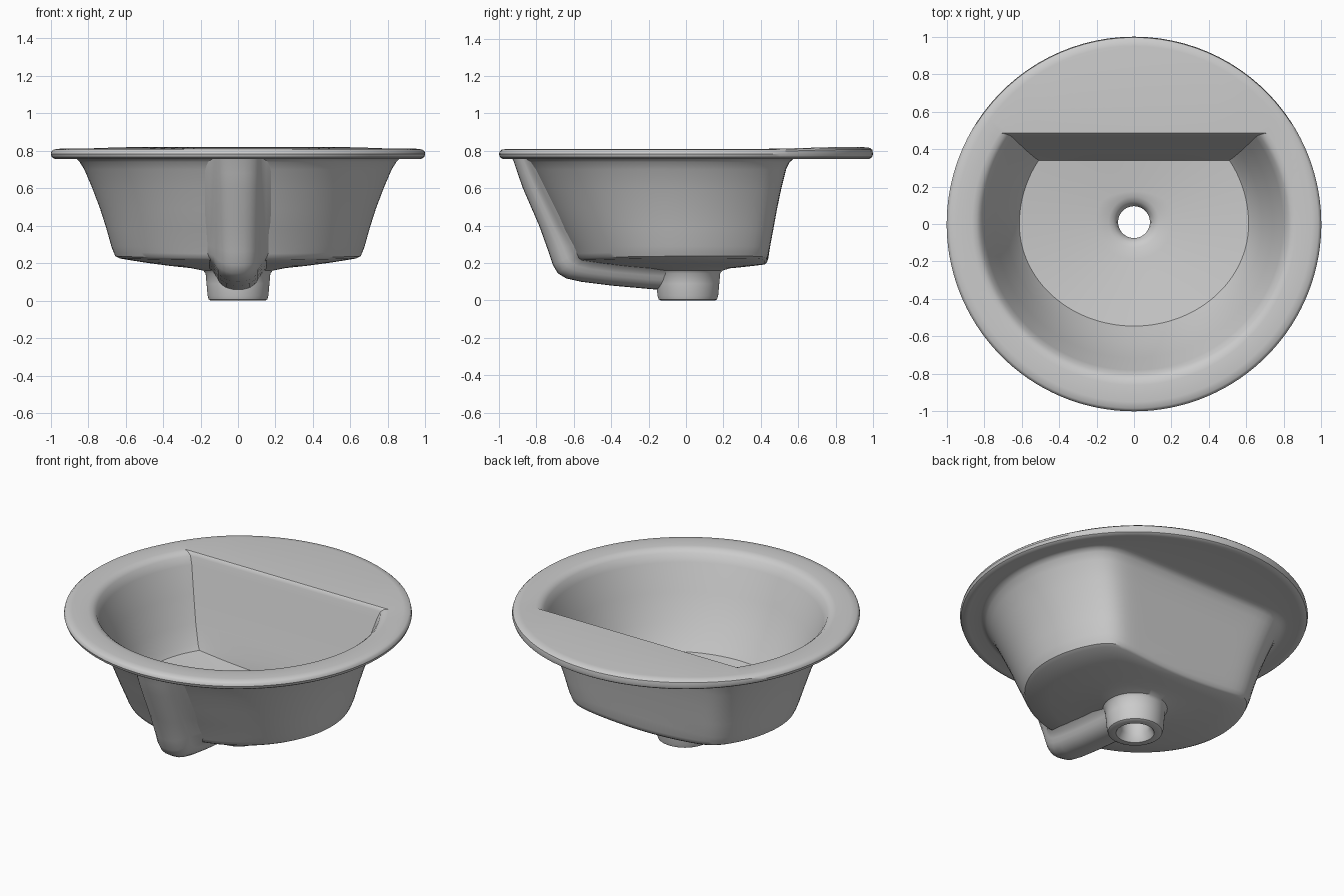
import bpy, bmesh, math
from mathutils import Vector

if "Cube" in bpy.data.objects:
    bpy.data.objects.remove(bpy.data.objects["Cube"])

ARC, BACK = 88, 28          # points round the curved side and along the straight back
CY = 0.01                   # drain centre in y

mat = bpy.data.materials.new("glazed_grey")
mat.diffuse_color = (0.6, 0.6, 0.6, 1)
mat.use_nodes = True
mat.node_tree.nodes["Principled BSDF"].inputs["Base Color"].default_value = mat.diffuse_color


def ring(rx, ry, yb=None, smooth=0):
    """Outline: circle / ellipse (yb None) or the same clipped by a straight back at y = yb."""
    a0 = math.radians(36) if yb is None else math.asin(min(0.99, yb / rx))
    pts = []
    for i in range(ARC):
        a = a0 - (math.pi + 2 * a0) * i / ARC
        s = math.sin(a)
        pts.append(Vector((rx * math.cos(a), s * (rx if s > 0 else ry))))
    left = Vector((-rx * math.cos(a0), rx * math.sin(a0)))
    for i in range(BACK):
        t = i / BACK
        if yb is None:
            a = math.pi - a0 - (math.pi - 2 * a0) * t
            pts.append(Vector((rx * math.cos(a), rx * math.sin(a))))
        else:
            pts.append(left + Vector((-2 * left.x * t, 0)))
    n = len(pts)
    for _ in range(smooth):      # rounds the corners
        pts = [(pts[i - 1] + 2 * pts[i] + pts[(i + 1) % n]) / 4 for i in range(n)]
    return pts


def circle(r):
    return [p + Vector((0, CY)) for p in ring(r, r)]


def mix(a, b, t):
    return [p.lerp(q, t) for p, q in zip(a, b)]


def lift(pts, z):
    return [(p.x, p.y, z(p) if callable(z) else z) for p in pts]


def z_under(p):      # underside of the bowl
    return 0.16 + 0.07 * (p.length / 0.66) ** 1.7


def z_floor(p):      # inner floor, falling to the drain
    return 0.21 + 0.07 * (p.length / 0.61) ** 1.2


def z_top(z):        # slightly raised rear deck
    return lambda p: z + 0.009 * max(0, min(1, (p.y - 0.48) / 0.3))


def make(name, grid, closed_u, closed_v, angle):
    bm = bmesh.new()
    rows = [[bm.verts.new(c) for c in row] for row in grid]
    nu, nv = len(rows), len(rows[0])
    for i in range(nu if closed_u else nu - 1):
        for j in range(nv if closed_v else nv - 1):
            k, l = (i + 1) % nu, (j + 1) % nv
            bm.faces.new((rows[i][j], rows[k][j], rows[k][l], rows[i][l]))
    if not closed_u:             # cap both ends
        bm.faces.new(rows[0])
        bm.faces.new(rows[-1])
    bmesh.ops.recalc_face_normals(bm, faces=bm.faces[:])
    me = bpy.data.meshes.new(name)
    bm.to_mesh(me)
    bm.free()
    me.materials.append(mat)
    ob = bpy.data.objects.new(name, me)
    bpy.context.collection.objects.link(ob)
    bpy.context.view_layer.objects.active = ob
    ob.select_set(True)
    bpy.ops.object.shade_smooth_by_angle(angle=math.radians(angle))
    ob.select_set(False)
    return ob


# Basin: one loft from the drain stub, up the outside, over the rim and down the inside
g = []
for r, z in [(0.11, 0), (0.145, 0), (0.156, 0.006), (0.162, 0.025), (0.168, 0.09),
             (0.173, 0.145), (0.185, 0.16)]:
    g.append(lift(circle(r), z))
# underside of the bowl
edge = ring(0.635, 0.575, 0.42, 8)
for t in (0.12, 0.4, 0.7, 1):
    g.append(lift(mix(circle(0.2), edge, t), z_under))
for rx, ry, yb, dz in [(0.658, 0.592, 0.432, 0.008), (0.669, 0.604, 0.44, 0.03)]:
    g.append(lift(ring(rx, ry, yb, 8), lambda p, dz=dz: z_under(p) + dz))
# outer walls
for rx, ry, yb, z in [(0.68, 0.62, 0.45, 0.29), (0.705, 0.67, 0.467, 0.38),
                      (0.74, 0.72, 0.487, 0.49), (0.782, 0.775, 0.51, 0.6),
                      (0.825, 0.825, 0.535, 0.7), (0.85, 0.85, 0.555, 0.74),
                      (0.868, 0.868, 0.575, 0.757), (0.89, 0.885, 0.6, 0.761)]:
    g.append(lift(ring(rx, ry, yb, 8), z))
# rounded outer rim
for r, z in [(0.955, 0.757), (0.98, 0.757), (0.994, 0.766), (1.0, 0.783)]:
    g.append(lift(ring(r, r), z))
for r, z in [(0.996, 0.797), (0.984, 0.807), (0.95, 0.811)]:
    g.append(lift(ring(r, r), z_top(z)))
# deck and inner walls
for rx, ry, yb, z in [(0.865, 0.86, 0.487, 0.811), (0.84, 0.83, 0.481, 0.806),
                      (0.818, 0.805, 0.475, 0.788), (0.797, 0.78, 0.463, 0.74),
                      (0.74, 0.715, 0.423, 0.58), (0.682, 0.635, 0.383, 0.42),
                      (0.632, 0.568, 0.351, 0.31)]:
    g.append(lift(ring(rx, ry, yb), z_top(z)))
# sloping floor and drain hole
floor = ring(0.612, 0.545, 0.34)
for t in (0, 0.3, 0.6, 0.85, 1):
    g.append(lift(mix(floor, circle(0.135), t), z_floor))
for r, z in [(0.11, 0.208), (0.092, 0.19), (0.085, 0.16), (0.085, 0.04)]:
    g.append(lift(circle(r), z))
make("basin", g, True, True, 35)

# Overflow channel: rounded rib down the front and along the underside to the drain
crest = [(-0.935, 0.775), (-0.92, 0.74), (-0.9, 0.68), (-0.872, 0.6), (-0.785, 0.4),
         (-0.735, 0.26), (-0.712, 0.19), (-0.685, 0.145), (-0.64, 0.118), (-0.56, 0.1),
         (-0.4, 0.08), (-0.2, 0.062), (-0.11, 0.055)]
base = [(-0.84, 0.79), (-0.82, 0.74), (-0.792, 0.68), (-0.752, 0.6), (-0.652, 0.4),
        (-0.59, 0.3), (-0.573, 0.26), (-0.555, 0.245), (-0.53, 0.237), (-0.48, 0.226),
        (-0.37, 0.21), (-0.2, 0.195), (-0.11, 0.19)]
half = [(0.175, 0), (0.15, 0.17), (0.13, 0.29), (0.117, 0.45), (0.106, 0.62),
        (0.088, 0.78), (0.063, 0.91), (0.033, 0.98)]
section = [(-x, h) for x, h in half] + [(0, 1)] + half[::-1]
rows = []
for (cy, cz), (by, bz) in zip(crest, base):
    rows.append([(x, by + (cy - by) * h, bz + (cz - bz) * h) for x, h in section])
make("overflow_channel", rows, False, True, 50)
